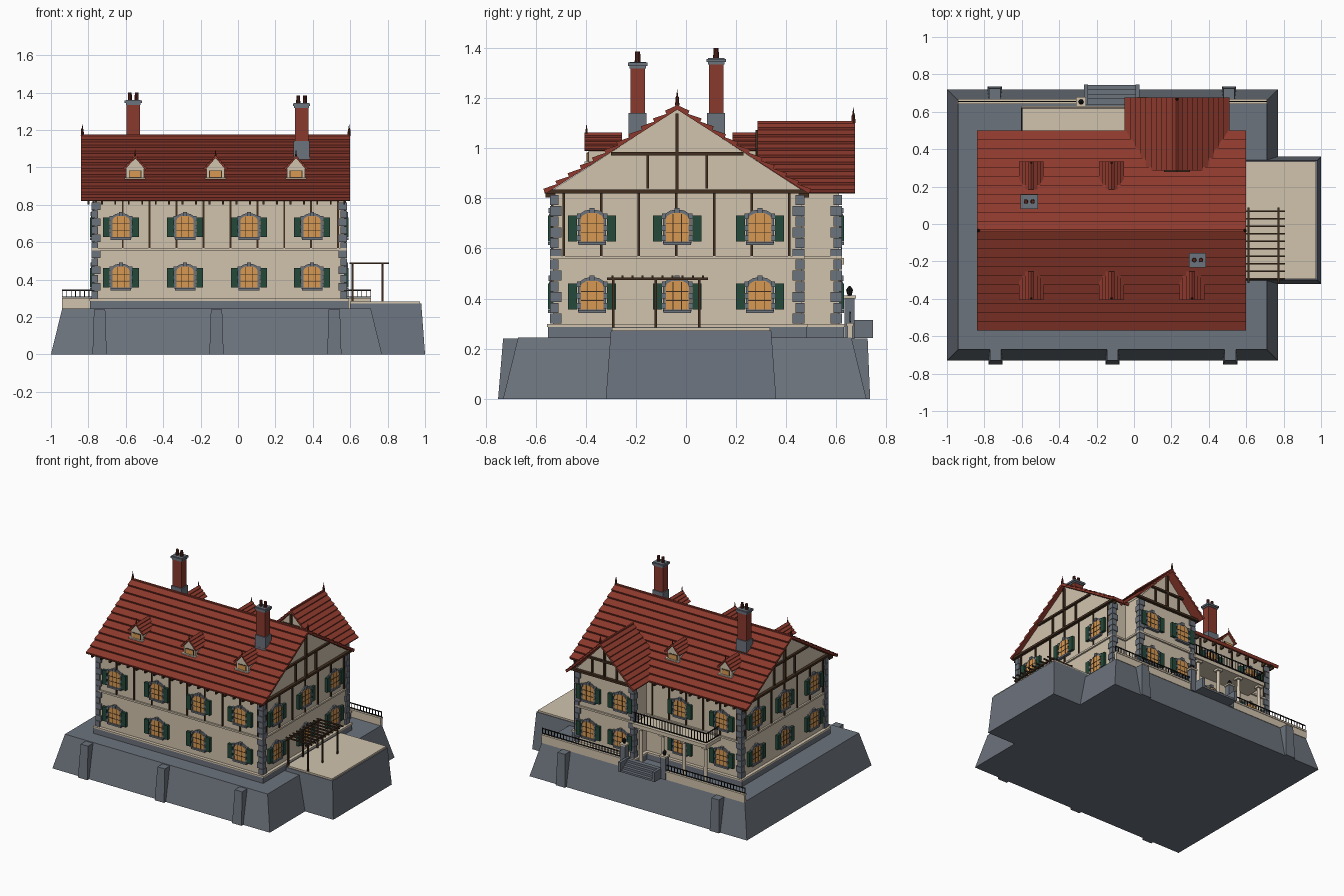
import bpy, bmesh
from math import radians, pi, cos, sin
from mathutils import Matrix, Vector

if "Cube" in bpy.data.objects:
    bpy.data.objects.remove(bpy.data.objects["Cube"])

COLOURS = {
    "stone": (.15, .172, .205), "plaster": (.64, .55, .42), "roof_tile": (.27, .042, .026),
    "brick": (.25, .042, .026), "timber": (.055, .028, .014), "shutter_green": (.018, .065, .042),
    "glass_amber": (.68, .32, .085), "iron": (.012, .012, .014), "clay": (.1, .02, .013),
}
MATS = {}
for key, rgb in COLOURS.items():
    m = bpy.data.materials.new(key)
    m.use_nodes = True
    m.diffuse_color = (*rgb, 1)
    bsdf = next(n for n in m.node_tree.nodes if n.type == "BSDF_PRINCIPLED")
    bsdf.inputs["Base Color"].default_value = (*rgb, 1)
    bsdf.inputs["Roughness"].default_value = .9
    MATS[key] = m

parts = {}
ID = Matrix()


def part(name, mat):
    return parts.setdefault(name, (bmesh.new(), mat))[0]


def place(x=0, y=0, turn=0):
    return Matrix.Translation((x, y, 0)) @ Matrix.Rotation(radians(turn), 4, "Z")


def prism(name, mat, poly, y0, y1, M=ID):
    """Extrude an x-z outline along local y."""
    bm = part(name, mat)
    a = [bm.verts.new(M @ Vector((x, y0, z))) for x, z in poly]
    b = [bm.verts.new(M @ Vector((x, y1, z))) for x, z in poly]
    bm.faces.new(a)
    bm.faces.new(b[::-1])
    for i in range(len(poly)):
        j = (i + 1) % len(poly)
        bm.faces.new((a[j], a[i], b[i], b[j]))


def box(name, mat, x0, x1, y0, y1, z0, z1, M=ID, taper=(0, 0, 0, 0)):
    """Box whose top is drawn in by taper (left, right, front, back)."""
    bm = part(name, mat)
    l, r, f, k = taper
    low = [(x0, y0), (x1, y0), (x1, y1), (x0, y1)]
    top = [(x0 + l, y0 + f), (x1 - r, y0 + f), (x1 - r, y1 - k), (x0 + l, y1 - k)]
    a = [bm.verts.new(M @ Vector((*p, z0))) for p in low]
    b = [bm.verts.new(M @ Vector((*p, z1))) for p in top]
    bm.faces.new(a[::-1])
    bm.faces.new(b)
    for i in range(4):
        j = (i + 1) % 4
        bm.faces.new((a[i], a[j], b[j], b[i]))


def cone(name, mat, x, y, z0, z1, r0, r1, sides=10):
    bmesh.ops.create_cone(part(name, mat), cap_ends=True, segments=sides, radius1=r0, radius2=r1,
                          depth=z1 - z0, matrix=Matrix.Translation((x, y, (z0 + z1) / 2)))


def roof(name, M, half, eave, ridge, y0, y1, courses, step=.01, thick=.014):
    """Gabled roof with overlapping tile courses."""
    side = []
    for i in range(courses):
        t, u = i / courses, (i + 1) / courses
        rise = ridge - eave
        side += [(half * (1 - t) - step * .4, eave + rise * t), (half * (1 - t), eave + rise * t + step),
                 ]
        if u == 1:
            side.append((0, ridge + step * .3))
    left = [(-x, z) for x, z in side[:-1]]
    inner = [(half - .012, eave - thick * .4), (0, ridge - thick), (-half + .012, eave - thick * .4)]
    prism(name, "roof_tile", left + side[::-1] + inner, y0, y1, M)


def window(M, u, z):
    """Arched window with stone surround, glazing bars and shutters."""
    def arch(w, low, spring, h):
        return [(u - w, z - low), (u + w, z - low)] + [
            (u + w * cos(a * pi / 6), z + spring + h * sin(a * pi / 6)) for a in range(7)]
    prism("window_surrounds", "stone", arch(.056, .066, .035, .036), -.009, .004, M)
    prism("window_glass", "glass_amber", arch(.046, .058, .032, .026), -.013, 0, M)
    for s in (-1, 1):
        for h in (-.055, -.015, .032):
            box("surround_blocks", "stone", u + s * .053 - .008, u + s * .053 + .008, -.017, 0, z + h, z + h + .022, M)
        c = u + s * .078
        box("shutters", "shutter_green", c - .018, c + .018, -.02, 0, z - .058, z + .046, M)
        box("glazing_bars", "timber", u + s * .017 - .0015, u + s * .017 + .0015, -.015, 0, z - .058, z + .052, M)
    box("glazing_bars", "timber", u - .045, u + .045, -.015, 0, z + .012, z + .015, M)
    box("glazing_bars", "timber", u - .045, u + .045, -.015, 0, z - .024, z - .021, M)
    box("keystones", "stone", u - .01, u + .01, -.018, 0, z + .056, z + .077, M)
    box("window_sills", "stone", u - .055, u + .055, -.02, 0, z - .072, z - .06, M)


def railing(name, M, u0, u1, z0, z1):
    for z in (z0, z1):
        box(name, "iron", u0, u1, -.003, .003, z - .003, z + .003, M)
    n = max(2, round((u1 - u0) / .024))
    for i in range(n + 1):
        u = u0 + (u1 - u0) * i / n
        box(name, "iron", u - .002, u + .002, -.002, .002, z0, z1 + .005, M)


def truss(M, half, base, apex, posts):
    """Timber framing on a gable."""
    box("gable_timbers", "timber", -half, half, -.022, 0, base, base + .016, M)
    mid = base + (apex - base) * .46
    reach = half * .5
    box("gable_timbers", "timber", -reach, reach, -.016, 0, mid, mid + .014, M)
    box("gable_timbers", "timber", -.006, .006, -.018, 0, base, apex - .012, M)
    for s in (-1, 1):
        box("gable_timbers", "timber", s * posts - .005, s * posts + .005, -.014, 0, base + .02, mid, M)


# Terrace with battered walls and buttresses
box("terrace", "stone", -1, .77, -.73, .72, 0, .245, taper=(.06,) * 4)
box("side_terrace", "stone", .6, 1, -.32, .36, 0, .272, taper=(0, .02, .02, .02))
box("side_terrace_paving", "plaster", .6, .972, -.295, .335, .27, .284)
for x in (-.74, -.115, .515):
    box("buttresses", "stone", x - .038, x + .038, -.75, -.6, 0, .24, taper=(.008, .008, .02, 0))
for x in (-.745, .508):
    box("buttresses", "stone", x - .038, x + .038, .6, .735, 0, .24, taper=(.008, .008, .01, .01))

# House body and rear wing
ACROSS = place(0, -.035, 90)
prism("house_walls", "plaster", [(-.495, .245), (.495, .245), (.495, .835), (0, 1.155), (-.495, .835)], -.57, .77, ACROSS)
prism("wing_walls", "plaster", [(0, .245), (.46, .245), (.46, .84), (.23, 1.085), (0, .84)], .295, .61)
for x0, x1, y0, y1 in ((-.77, .57, -.53, .46), (0, .46, .3, .61)):
    for name, mat, g, z0, z1 in (("plinth", "stone", .02, .245, .287), ("plinth_cap", "plaster", .024, .287, .298),
                                 ("string_course", "plaster", .012, .557, .57)):
        box(name, mat, x0 - g, x1 + g, y0 - g, y1 + g, z0, z1)

# Corner stones
for x0, x1, y0, y1, sx, sy in ((-.77, .57, -.53, .46, (-1, 1), (-1, 1)), (0, .46, .3, .61, (-1, 1), (1,))):
    for a in sx:
        for b in sy:
            cx, cy = (x0 if a < 0 else x1), (y0 if b < 0 else y1)
            for i in range(12):
                z = .3 + i * .043
                p, q = (.034, .022) if i % 2 else (.022, .034)
                xs = sorted((cx + a * .012, cx - a * p))
                ys = sorted((cy + b * .012, cy - b * q))
                box("corner_stones", "stone", *xs, *ys, z, z + .04)

# Windows and upper timber posts on every wall
FRONT, RIGHT = place(0, -.53), place(.57, 0, 90)
BACK, LEFT = place(0, .46, 180), place(-.77, 0, -90)
WING = place(.23, .61, 180)
bays = (-.626, -.283, .059, .396)
ends = (-.375, -.035, .295)
for M, us in ((FRONT, bays), (RIGHT, ends), (LEFT, [-u for u in ends]), (BACK, (.62, .28)), (WING, (-.13, .13))):
    for u in us:
        for z in (.415, .685):
            window(M, u, z)
for M, u0, u1, n in ((FRONT, -.76, .535, 10), (RIGHT, -.488, .412, 7), (LEFT, -.412, .488, 7), (BACK, .05, .74, 6)):
    for i in range(n):
        u = u0 + (u1 - u0) * i / (n - 1)
        box("wall_posts", "timber", u - .005, u + .005, -.008, 0, .57, .822, M)
for x, turn in ((.57, 90), (-.77, -90)):
    truss(place(x, -.035, turn), .53, .82, 1.15, .118)
truss(WING, .27, .82, 1.085, .1)
truss(place(.23, .295), .14, .9, 1.085, .06)

# Roofs, rafter tails and ridge spikes
roof("main_roof", ACROSS, .535, .825, 1.168, -.6, .84, 11, .013)
roof("wing_roof", place(.23), .28, .825, 1.1, .285, .675, 10, .01)
box("ridge_caps", "roof_tile", -.84, .6, -.042, -.028, 1.16, 1.177)
box("ridge_caps", "roof_tile", .224, .236, .285, .675, 1.095, 1.109)
for i in range(20):
    x = -.8 + i * .072
    box("rafter_tails", "timber", x - .005, x + .005, -.56, -.52, .803, .826)
    if not -.08 < x < .52:
        box("rafter_tails", "timber", x - .005, x + .005, .45, .49, .803, .826)
for x, y, z in ((-.832, -.035, 1.17), (.594, -.035, 1.17), (.23, .668, 1.1)):
    cone("ridge_spikes", "clay", x, y, z, z + .035, .009, .006, 8)
    cone("ridge_spikes", "clay", x, y, z + .03, z + .065, .005, 0, 8)

# Dormers
for x, turn in ((-.55, 0), (-.12, 0), (.31, 0), (-.55, 180), (-.12, 180)):
    M = place(x, -.035, turn)
    prism("dormer_walls", "plaster", [(-.048, .92), (.048, .92), (.048, 1), (0, 1.048), (-.048, 1)], -.355, -.225, M)
    box("dormer_sills", "plaster", -.056, .056, -.37, -.34, .936, .946, M)
    box("dormer_frames", "timber", -.034, .034, -.359, -.35, .946, .984, M)
    box("dormer_glass", "glass_amber", -.03, .03, -.362, -.35, .948, .981, M)
    roof("dormer_roofs", M, .066, .992, 1.06, -.37, -.22, 4, .007, .01)
    tip = M @ Vector((0, -.362, 0))
    cone("dormer_spikes", "clay", tip.x, tip.y, 1.055, 1.1, .006, 0, 8)

# Chimneys
for x, y, top in ((-.56, .12, 1.4), (.34, -.193, 1.385)):
    for name, mat, a, b, z0, z1 in (("chimney_bases", "stone", .043, .036, 1.0, 1.14),
                                    ("chimney_stacks", "brick", .036, .029, 1.13, top - .06),
                                    ("chimney_caps", "stone", .046, .039, top - .056, top - .043),
                                    ("chimney_caps", "stone", .04, .033, top - .066, top - .04)):
        box(name, mat, x - a, x + a, y - b, y + b, z0, z1)
    for s in (-.018, .018):
        cone("chimney_pots", "clay", x + s, y, top - .045, top, .012, .01)

# Rear balcony on columns
box("balcony", "plaster", -.605, 0, .45, .63, .535, .562)
railing("balcony_rail", place(0, .62), -.6, 0, .575, .64)
railing("balcony_rail", place(-.6, 0, 90), .47, .62, .575, .64)
for i in range(4):
    x = -.58 + i * .175
    cone("columns", "plaster", x, .6, .26, .53, .014, .011, 12)
    box("column_blocks", "plaster", x - .02, x + .02, .58, .62, .52, .536)
    box("column_blocks", "plaster", x - .02, x + .02, .58, .62, .245, .27)

# Rear parapet, gate pillars and steps
for x0, x1 in ((-.94, -.27), (.03, .71)):
    box("parapet", "plaster", x0, x1, .645, .665, .24, .292)
    box("parapet_cap", "plaster", x0, x1, .641, .669, .29, .302)
    railing("parapet_rail", place(0, .655), x0, x1, .308, .343)
for x in (-.283, .045):
    box("gate_pillars", "stone", x - .02, x + .02, .633, .673, .24, .4)
    box("pillar_caps", "plaster", x - .026, x + .026, .627, .679, .4, .412)
    cone("lamps", "iron", x, .653, .412, .435, .008, .014, 8)
    cone("lamps", "iron", x, .653, .435, .45, .014, .003, 8)
for i in range(4):
    box("steps", "stone", -.25, .012, .64, .672 + i * .024, .243, .305 - i * .016)
for x in (-.257, .019):
    box("step_cheeks", "stone", x - .01, x + .01, .64, .747, .243, .315)

# Pergola over the side terrace
for x in (.612, .772):
    for y in (-.29, -.12, .052):
        box("pergola_posts", "timber", x - .005, x + .005, y - .005, y + .005, .275, .48)
    box("pergola_beams", "timber", x - .005, x + .005, -.315, .088, .474, .484)
for i in range(10):
    y = -.293 + i * .04
    box("pergola_slats", "timber", .595, .808, y - .004, y + .004, .483, .492)

for name, (bm, mat) in parts.items():
    bmesh.ops.recalc_face_normals(bm, faces=bm.faces)
    mesh = bpy.data.meshes.new(name)
    bm.to_mesh(mesh)
    bm.free()
    mesh.materials.append(MATS[mat])
    bpy.context.collection.objects.link(bpy.data.objects.new(name, mesh))
